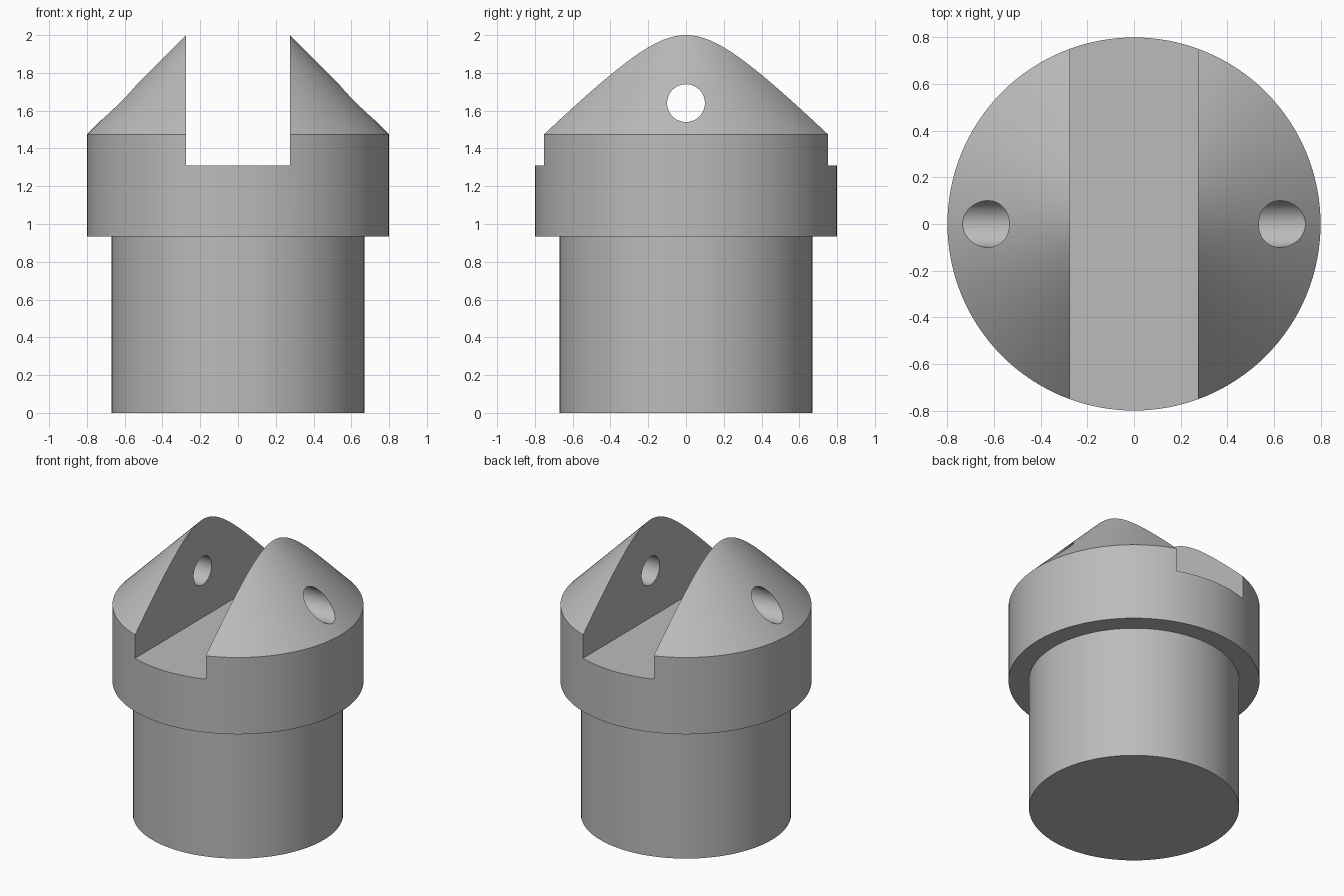
import bpy
import bmesh
import math
from mathutils import Matrix, Vector

default_cube = bpy.data.objects.get("Cube")
if default_cube:
    bpy.data.objects.remove(default_cube, do_unlink=True)

SEGMENTS = 128
SHAFT_R, HEAD_R = 0.67, 0.8
SHOULDER_Z, RIM_Z, APEX_Z = 0.935, 1.475, 2.275
SLOT_HALF, SLOT_Z = 0.275, 1.31
HOLE_R, HOLE_Z = 0.1, 1.64

# Plain grey metal
grey = bpy.data.materials.new("grey_metal")
grey.use_nodes = True
colour = (0.5, 0.5, 0.5, 1)
grey.diffuse_color = colour
grey.node_tree.nodes["Principled BSDF"].inputs["Base Color"].default_value = colour


def to_object(bm, name):
    bmesh.ops.recalc_face_normals(bm, faces=bm.faces)
    mesh = bpy.data.meshes.new(name)
    bm.to_mesh(mesh)
    bm.free()
    mesh.materials.append(grey)
    obj = bpy.data.objects.new(name, mesh)
    bpy.context.collection.objects.link(obj)
    return obj


def revolve(profile, name):
    bm = bmesh.new()
    verts = [bm.verts.new((r, 0, z)) for r, z in profile]
    edges = [bm.edges.new(pair) for pair in zip(verts, verts[1:])]
    bmesh.ops.spin(bm, geom=verts + edges, cent=(0, 0, 0), axis=(0, 0, 1),
                   angle=math.tau, steps=SEGMENTS)
    bmesh.ops.remove_doubles(bm, verts=bm.verts, dist=1e-5)
    return to_object(bm, name)


# Turned body: shaft, wider collar and conical head
body = revolve([(0, 0), (SHAFT_R, 0), (SHAFT_R, SHOULDER_Z), (HEAD_R, SHOULDER_Z),
                (HEAD_R, RIM_Z), (0, APEX_Z)], "slotted_plug")

# Slot running front to back, which leaves two lugs
bm = bmesh.new()
bmesh.ops.create_cube(bm, size=1, matrix=Matrix.LocRotScale(
    Vector((0, 0, SLOT_Z + 0.6)), None, Vector((2 * SLOT_HALF, 2, 1.2))))
slot = to_object(bm, "slot_cutter")

# Pin hole through both lugs
bm = bmesh.new()
bmesh.ops.create_cone(bm, cap_ends=True, segments=64, radius1=HOLE_R, radius2=HOLE_R,
                      depth=2, matrix=Matrix.Translation((0, 0, HOLE_Z))
                      @ Matrix.Rotation(math.pi / 2, 4, "Y"))
hole = to_object(bm, "pin_hole_cutter")

# Cut, then remove the cutters
bpy.ops.object.select_all(action="DESELECT")
body.select_set(True)
bpy.context.view_layer.objects.active = body
for cutter in (slot, hole):
    cutter.hide_render = True
    cut = body.modifiers.new(cutter.name, "BOOLEAN")
    cut.operation, cut.solver, cut.object = "DIFFERENCE", "EXACT", cutter
    bpy.ops.object.modifier_apply(modifier=cut.name)
    bpy.data.objects.remove(cutter, do_unlink=True)

bpy.ops.object.shade_smooth_by_angle(angle=math.radians(30))
